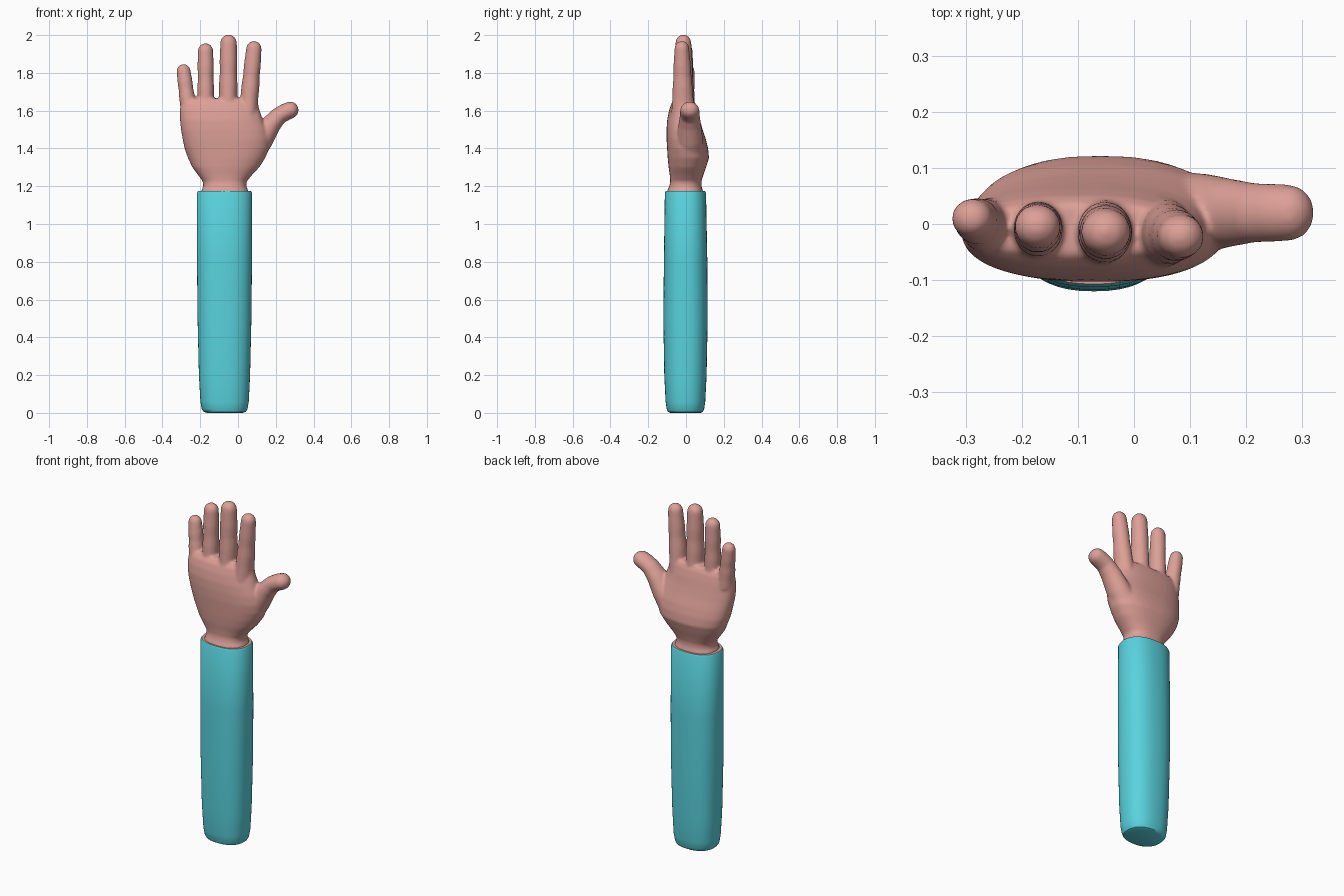
import bpy, bmesh, math
from mathutils import Vector

if "Cube" in bpy.data.objects:
    bpy.data.objects.remove(bpy.data.objects["Cube"])


def material(name, rgb):
    m = bpy.data.materials.new(name)
    m.diffuse_color = (*rgb, 1)
    m.use_nodes = True
    m.node_tree.nodes["Principled BSDF"].inputs["Base Color"].default_value = m.diffuse_color
    return m


skin = material("skin pink", (0.72, 0.35, 0.31))
teal = material("sleeve teal", (0.10, 0.65, 0.73))


def loft(bm, rings):
    """Skin a list of point rings and cap both ends; returns the end cap."""
    vs = [[bm.verts.new(p) for p in r] for r in rings]
    n = len(vs[0])
    for a, b in zip(vs, vs[1:]):
        for i in range(n):
            bm.faces.new((a[i], a[(i + 1) % n], b[(i + 1) % n], b[i]))
    bm.faces.new(vs[0][::-1])
    return bm.faces.new(vs[-1])


def box_ring(z, x0, x1, y0, y1, n=48, e=0.85):
    """Rounded horizontal section fitted to its extents."""
    pts = []
    for i in range(n):
        t = 2 * math.pi * i / n
        c, s = math.cos(t), math.sin(t)
        pts.append(((x0 + x1) / 2 + (x1 - x0) / 2 * math.copysign(abs(c) ** e, c),
                    (y0 + y1) / 2 + (y1 - y0) / 2 * math.copysign(abs(s) ** e, s), z))
    return pts


def digit(path, n=24):
    """Finger tube along (x, y, z, radius across, radius deep), domed at the tip."""
    pts = [Vector(p[:3]) for p in path]
    rings = []

    def ring(c, t, rx, ry):
        u = Vector((0, 1, 0)).cross(t).normalized()
        v = t.cross(u)
        rings.append([c + u * rx * math.cos(2 * math.pi * i / n)
                      + v * ry * math.sin(2 * math.pi * i / n) for i in range(n)])

    last = len(path) - 1
    for i, p in enumerate(path):
        t = (pts[min(i + 1, last)] - pts[max(i - 1, 0)]).normalized()
        ring(pts[i], t, p[3], p[4])
    for k in range(1, 7):
        a = k / 6.3 * math.pi / 2
        ring(pts[-1] + t * p[3] * math.sin(a), t, p[3] * math.cos(a), p[4] * math.cos(a))
    part = bmesh.new()
    loft(part, rings)
    bmesh.ops.recalc_face_normals(part, faces=part.faces)
    tmp = bpy.data.meshes.new("digit")
    part.to_mesh(tmp)
    part.free()
    hand_bm.from_mesh(tmp)
    bpy.data.meshes.remove(tmp)


def finish(name, bm, mats):
    me = bpy.data.meshes.new(name)
    bm.to_mesh(me)
    bm.free()
    for m in mats:
        me.materials.append(m)
    ob = bpy.data.objects.new(name, me)
    bpy.context.collection.objects.link(ob)
    return ob


# Hand: wrist and palm
hand_bm = bmesh.new()
palm = [(1.12, -.195, .055, -.10, .095), (1.175, -.195, .055, -.10, .09),
        (1.20, -.183, .043, -.088, .082), (1.225, -.186, .046, -.083, .082),
        (1.26, -.212, .075, -.086, .092), (1.30, -.242, .112, -.092, .106),
        (1.35, -.265, .145, -.097, .122), (1.40, -.283, .165, -.10, .117),
        (1.45, -.293, .168, -.103, .105), (1.50, -.302, .155, -.103, .088),
        (1.55, -.307, .132, -.10, .074), (1.60, -.308, .115, -.09, .062),
        (1.64, -.303, .105, -.076, .05), (1.665, -.285, .09, -.055, .035)]
loft(hand_bm, [box_ring(*p) for p in palm])
bmesh.ops.recalc_face_normals(hand_bm, faces=hand_bm.faces)

# Fingers: base x, tip x, base y, tip y, tip height, base radius, tip radius
fingers = [(-.258, -.288, -.008, .010, 1.847, .046, .037),
           (-.170, -.172, -.012, -.004, 1.957, .047, .041),
           (-.053, -.050, -.015, -.014, 2.003, .053, .044),
           (.052, .084, -.015, -.022, 1.969, .053, .041)]
profile = [(0, 1, 1.2), (.25, .95, 1.12), (.42, 1.0, 1.1), (.58, .95, 1.03),
           (.75, 1.02, 1.05), (.88, 1.0, 1.0), (1, 1.0, .95)]
for xb, xt, yb, yt, top, rb, rt in fingers:
    z0, z1 = 1.58, top - rt
    digit([(xb + (xt - xb) * f, yb + (yt - yb) * f, z0 + (z1 - z0) * f,
            (rb + (rt - rb) * f) * w, (rb + (rt - rb) * f) * d) for f, w, d in profile])

# Thumb
digit([(.06, .02, 1.36, .07, .075), (.125, .02, 1.45, .064, .07),
       (.175, .02, 1.527, .053, .06), (.215, .02, 1.572, .046, .053),
       (.25, .02, 1.592, .046, .052), (.276, .02, 1.603, .045, .05)])

# Blend the parts into one smooth hand
hand = finish("hand", hand_bm, [skin])
rm = hand.modifiers.new("merge", 'REMESH')
rm.mode = 'VOXEL'
rm.voxel_size = 0.007
rm.use_smooth_shade = True
sm = hand.modifiers.new("soften", 'SMOOTH')
sm.factor = 0.5
sm.iterations = 8

# Sleeve, with a skin-coloured opening at the top
sleeve_bm = bmesh.new()
sleeve = [(0, -.165, .025, -.082, .078), (.006, -.182, .042, -.096, .09),
          (.02, -.192, .05, -.102, .096), (.06, -.199, .057, -.108, .102),
          (.2, -.207, .064, -.115, .109), (.5, -.214, .071, -.12, .115),
          (.8, -.217, .074, -.117, .113), (1.165, -.217, .074, -.112, .106),
          (1.175, -.211, .068, -.107, .101)]
cap = loft(sleeve_bm, [box_ring(*s) for s in sleeve])
cap.material_index = 1
bmesh.ops.recalc_face_normals(sleeve_bm, faces=sleeve_bm.faces)
ob = finish("sleeve", sleeve_bm, [teal, skin])
bpy.context.view_layer.objects.active = ob
ob.select_set(True)
bpy.ops.object.shade_smooth_by_angle(angle=math.radians(40))
